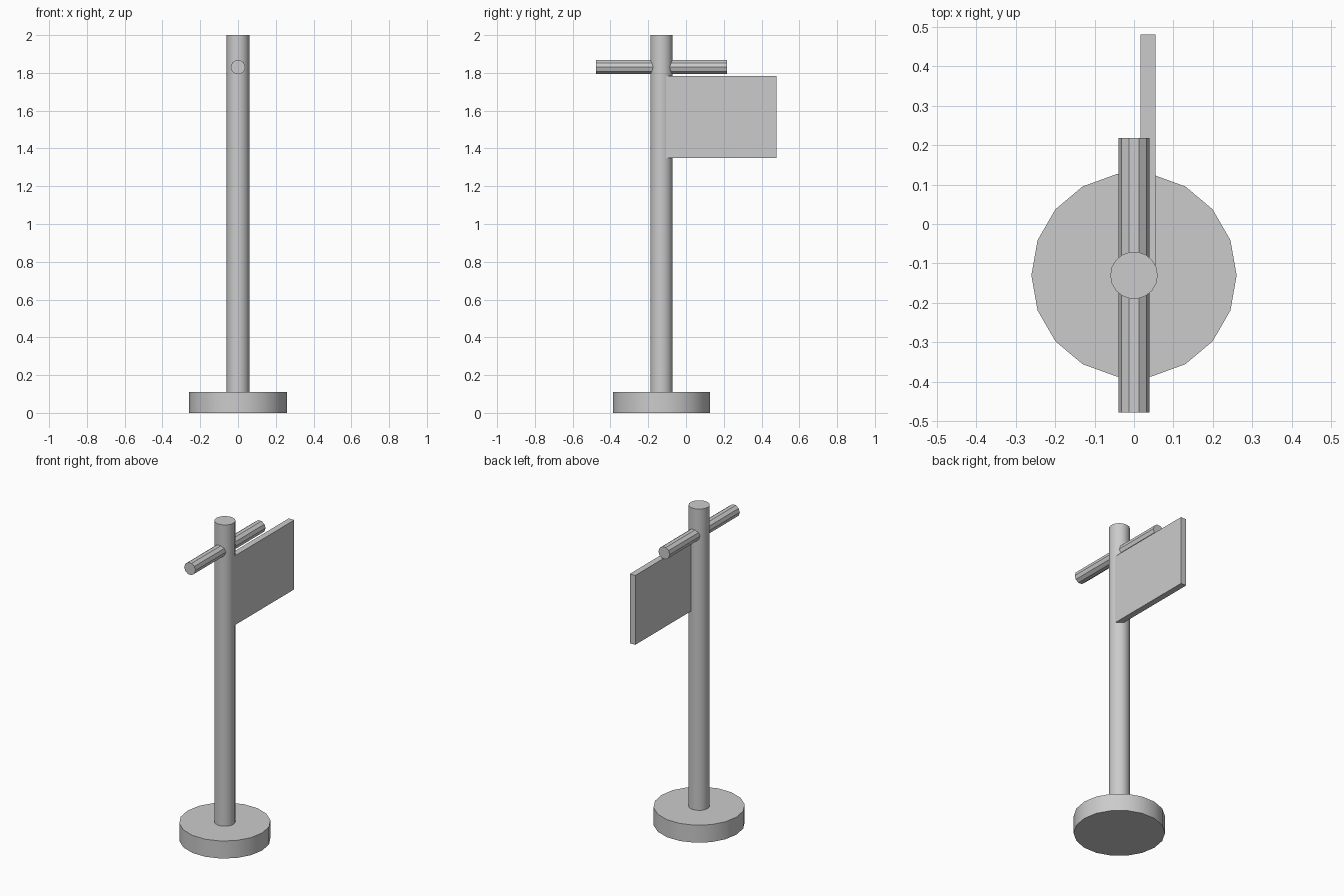
import bpy
import math

if "Cube" in bpy.data.objects:
    bpy.data.objects.remove(bpy.data.objects["Cube"], do_unlink=True)

GREY = (0.6, 0.6, 0.6, 1)
grey = bpy.data.materials.new("plain grey")
grey.use_nodes = True
grey.diffuse_color = GREY
grey.node_tree.nodes["Principled BSDF"].inputs["Base Color"].default_value = GREY

POLE_Y = -0.13


def finish(name):
    obj = bpy.context.object
    obj.name = name
    obj.data.materials.append(grey)
    bpy.ops.object.transform_apply(location=False, rotation=True, scale=True)
    return obj


def cylinder(name, sides, radius, length, centre, tilt=0):
    """Cylinder with a corner on the x axis, tilted about x."""
    bpy.ops.mesh.primitive_cylinder_add(vertices=sides, radius=radius, depth=length)
    obj = bpy.context.object
    obj.rotation_euler.z = math.pi / 2
    bpy.ops.object.transform_apply(location=False, rotation=True, scale=False)
    obj.rotation_euler.x = tilt
    obj.location = centre
    finish(name)
    bpy.ops.object.shade_smooth_by_angle(angle=math.radians(30))
    return obj


# Round foot and upright
cylinder("base", 18, 0.26, 0.11, (0, POLE_Y, 0.055))
cylinder("pole", 18, 0.06, 1.9, (0, POLE_Y, 1.05))

# Ten-sided bar through the pole
cylinder("crossbar", 10, 0.039, 0.695, (0, POLE_Y, 1.83), math.pi / 2)

# Flat panel beside the pole
bpy.ops.mesh.primitive_cube_add(size=1, location=(0.035, 0.18, 1.567))
bpy.context.object.scale = (0.038, 0.6, 0.435)
finish("sign_panel")
